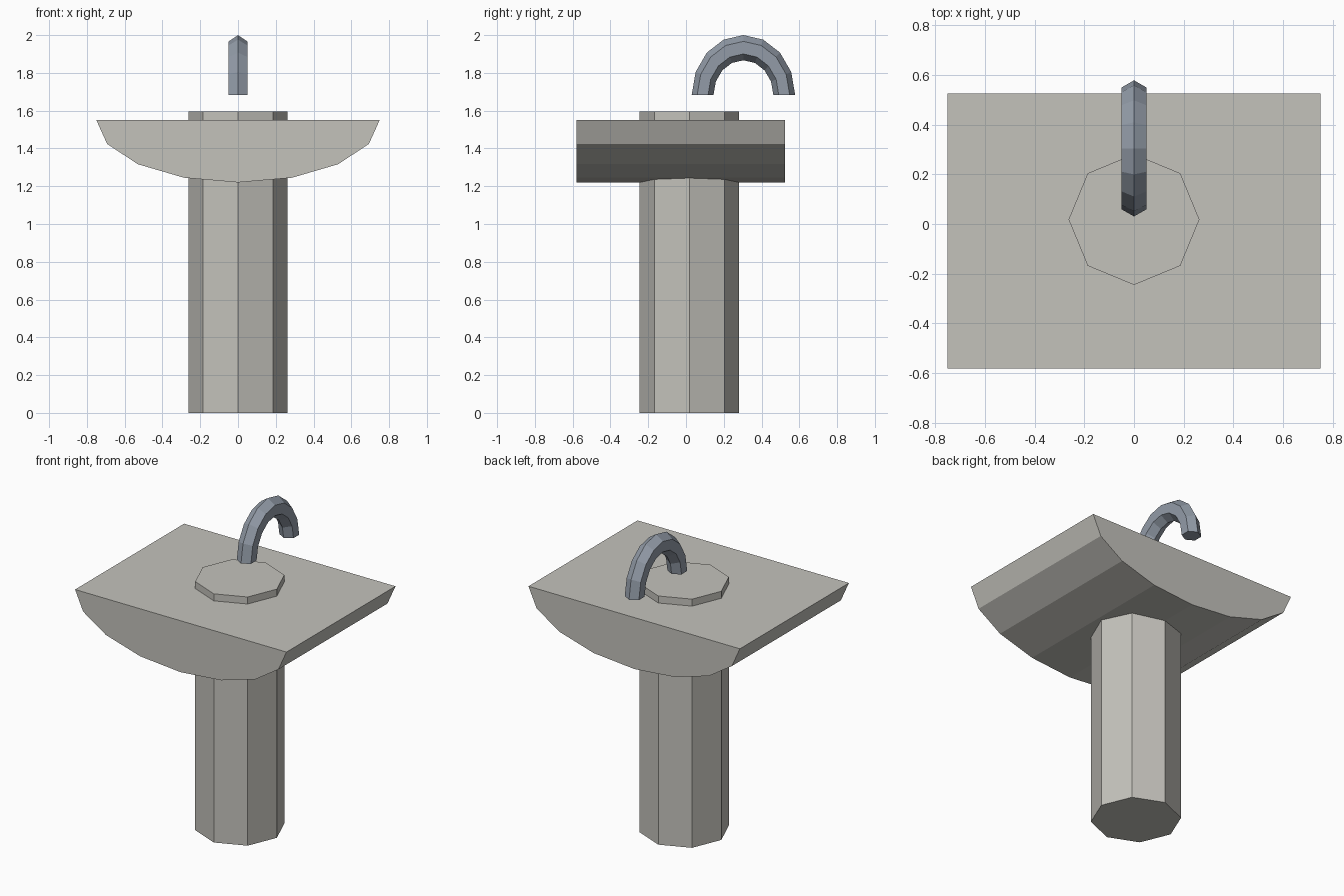
import bpy, bmesh, math

if "Cube" in bpy.data.objects:
    bpy.data.objects.remove(bpy.data.objects["Cube"])


def material(name, rgb):
    m = bpy.data.materials.new(name)
    m.diffuse_color = (*rgb, 1.0)
    m.use_nodes = True
    m.node_tree.nodes["Principled BSDF"].inputs["Base Color"].default_value = m.diffuse_color
    return m


def loft(name, rings, mat):
    """Skin a list of equal-length rings and cap both ends."""
    bm = bmesh.new()
    loops = [[bm.verts.new(p) for p in ring] for ring in rings]
    n = len(loops[0])
    for a, b in zip(loops, loops[1:]):
        for i in range(n):
            j = (i + 1) % n
            bm.faces.new((a[i], a[j], b[j], b[i]))
    bm.faces.new(loops[0])
    bm.faces.new(loops[-1])
    bmesh.ops.recalc_face_normals(bm, faces=bm.faces)
    mesh = bpy.data.meshes.new(name)
    bm.to_mesh(mesh)
    bm.free()
    mesh.materials.append(mat)
    obj = bpy.data.objects.new(name, mesh)
    bpy.context.collection.objects.link(obj)
    return obj


stone = material("warm grey stone", (0.55, 0.54, 0.50))
metal = material("blue grey metal", (0.29, 0.33, 0.39))

# Octagonal pedestal, poking slightly through the basin top
octagon = [(0.263 * math.cos(i * math.pi / 4), 0.018 + 0.263 * math.sin(i * math.pi / 4))
           for i in range(8)]
loft("pedestal", [[(x, y, z) for x, y in octagon] for z in (0.0, 1.595)], stone)

# Basin: half-ellipse profile extruded front to back
profile = [(0.75 * math.cos(i * math.pi / 8), 1.55 - 0.33 * math.sin(i * math.pi / 8))
           for i in range(9)]
loft("basin", [[(x, y, z) for x, z in profile] for y in (-0.58, 0.525)], stone)

# Spout: half ring with hexagonal section, stretched upwards
rings = []
for s in range(9):
    a = math.pi * s / 8
    ring = []
    for k in range(6):
        t = math.pi * k / 3
        r = 0.216 + 0.0577 * math.cos(t)
        ring.append((0.0577 * math.sin(t),
                     0.304 + r * math.cos(a),
                     1.684 + 1.155 * r * math.sin(a)))
    rings.append(ring)
loft("spout", rings, metal)
